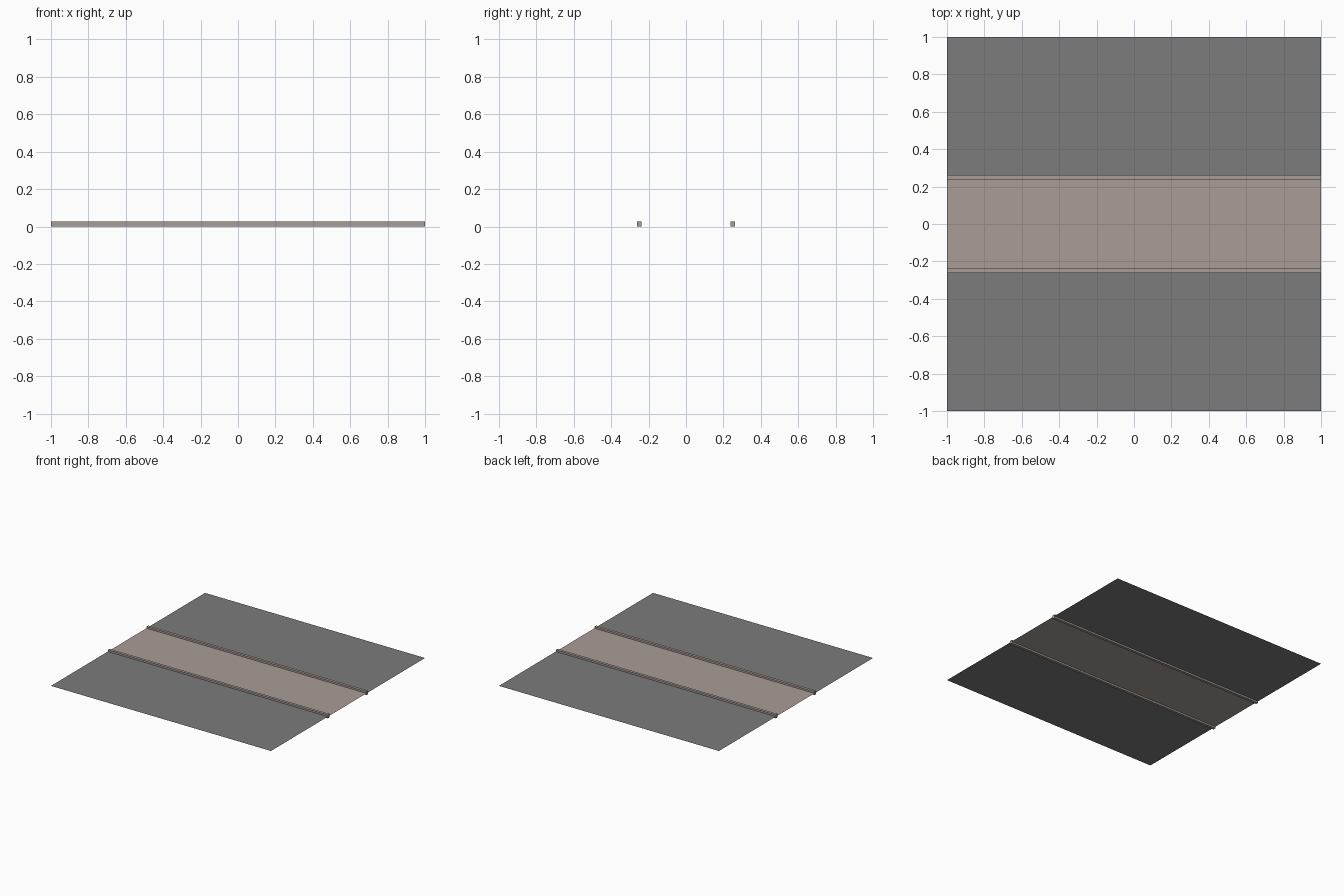
import bpy

if "Cube" in bpy.data.objects:
    bpy.data.objects.remove(bpy.data.objects["Cube"])

CURB_Y, CURB_W, CURB_H = 0.25, 0.022, 0.028


def material(name, rgb):
    m = bpy.data.materials.new(name)
    m.diffuse_color = (*rgb, 1.0)
    m.use_nodes = True
    m.node_tree.nodes["Principled BSDF"].inputs["Base Color"].default_value = m.diffuse_color
    return m


asphalt = material("asphalt grey", (0.20, 0.20, 0.20))
paving = material("warm paving", (0.40, 0.34, 0.31))


def sheet(name, y0, y1, mat):
    """Flat ground strip spanning the full length."""
    z = CURB_H / 2
    me = bpy.data.meshes.new(name)
    me.from_pydata([(-1, y0, z), (1, y0, z), (1, y1, z), (-1, y1, z)], [], [(0, 1, 2, 3)])
    me.materials.append(mat)
    bpy.context.collection.objects.link(bpy.data.objects.new(name, me))


# central path
sheet("central_path", -CURB_Y, CURB_Y, paving)

# road strips on both sides
sheet("front_road", -1, -CURB_Y, asphalt)
sheet("back_road", CURB_Y, 1, asphalt)

# raised curbs between path and roads
for name, side in (("front_curb", -1), ("back_curb", 1)):
    bpy.ops.mesh.primitive_cube_add(size=1, location=(0, side * CURB_Y, CURB_H / 2))
    curb = bpy.context.object
    curb.name = name
    curb.scale = (2, CURB_W, CURB_H)
    bpy.ops.object.transform_apply(location=False, rotation=False, scale=True)
    curb.data.materials.append(paving)
